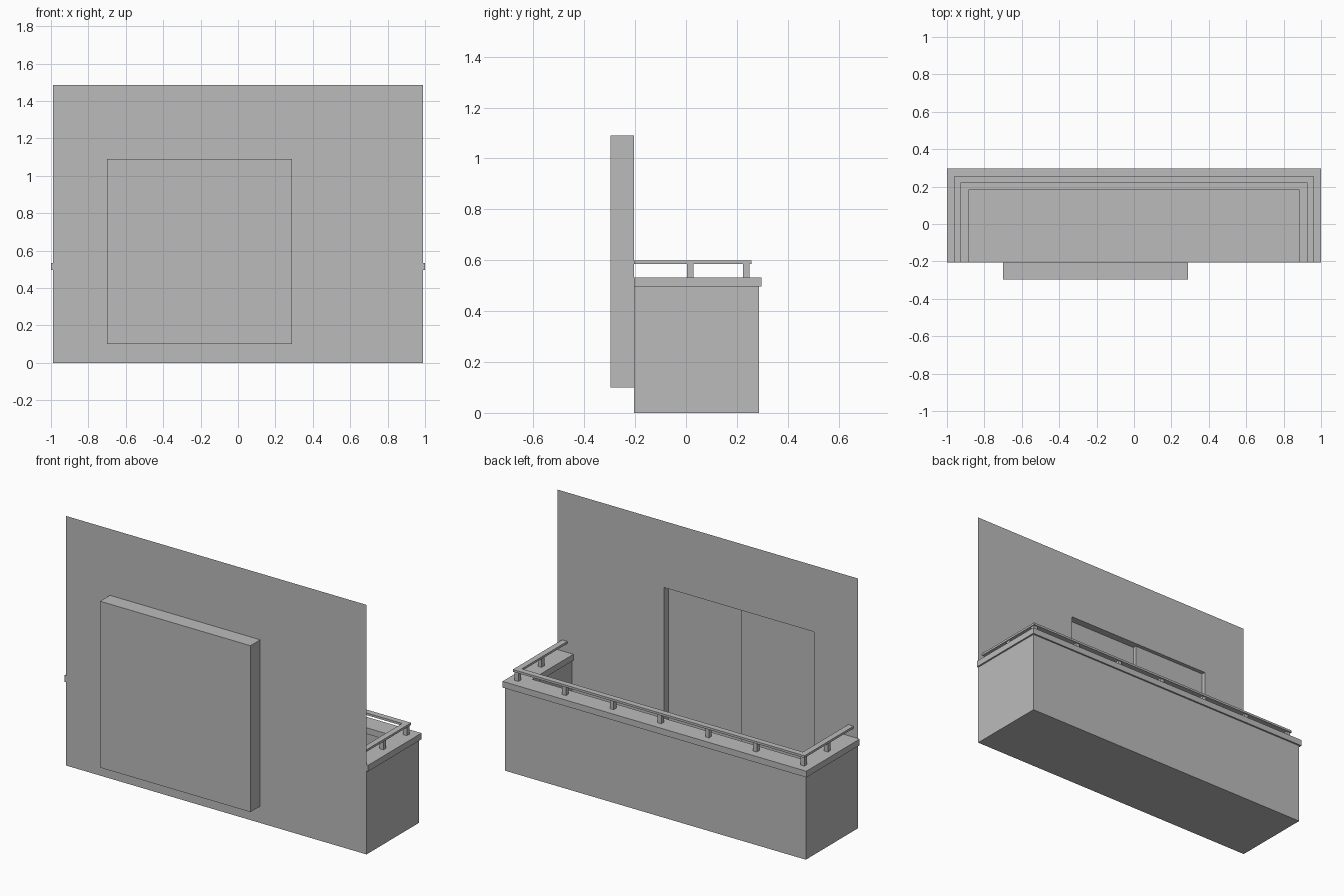
import bpy
import bmesh
from mathutils import Matrix, Vector

cube = bpy.data.objects.get("Cube")
if cube:
    bpy.data.objects.remove(cube, do_unlink=True)

grey = bpy.data.materials.new("plain_grey")
grey.use_nodes = True
grey.diffuse_color = (0.5, 0.5, 0.5, 1)
grey.node_tree.nodes["Principled BSDF"].inputs["Base Color"].default_value = (0.5, 0.5, 0.5, 1)

WALL_Y = -0.205
WALL_X, WALL_TOP = 0.99, 1.485
DOOR_L, DOOR_R = -0.70, 0.29
DOOR_BOTTOM, DOOR_TOP = 0.10, 1.09
DOOR_BACK = -0.297


def finish(name, bm):
    mesh = bpy.data.meshes.new(name)
    bm.to_mesh(mesh)
    bm.free()
    mesh.materials.append(grey)
    obj = bpy.data.objects.new(name, mesh)
    bpy.context.scene.collection.objects.link(obj)
    return obj


def add_box(bm, lo, hi):
    lo, hi = Vector(lo), Vector(hi)
    matrix = Matrix.Translation((lo + hi) / 2) @ Matrix.Diagonal((*(hi - lo), 1))
    return bmesh.ops.create_cube(bm, size=1, matrix=matrix)["verts"]


def box(name, lo, hi):
    bm = bmesh.new()
    add_box(bm, lo, hi)
    return finish(name, bm)


def u_band(name, outer_x, outer_y, inner_x, inner_y, z0, z1):
    """U-shaped band running out from the wall, along the back and home again."""
    half = [(outer_x, WALL_Y), (outer_x, outer_y)]
    inner = [(inner_x, inner_y), (inner_x, WALL_Y)]
    outline = half + [(-x, y) for x, y in reversed(half)]
    outline += [(-x, y) for x, y in reversed(inner)] + inner
    bm = bmesh.new()
    face = bm.faces.new([bm.verts.new((x, y, z0)) for x, y in outline])
    top = bmesh.ops.extrude_face_region(bm, geom=[face])["geom"]
    moved = [v for v in top if isinstance(v, bmesh.types.BMVert)]
    bmesh.ops.translate(bm, verts=moved, vec=(0, 0, z1 - z0))
    bmesh.ops.recalc_face_normals(bm, faces=bm.faces)
    return finish(name, bm)


# House wall: a thin sheet with the doorway left open
bm = bmesh.new()
xs = (-WALL_X, DOOR_L, DOOR_R, WALL_X)
zs = (0, DOOR_BOTTOM, DOOR_TOP, WALL_TOP)
grid = [[bm.verts.new((x, WALL_Y, z)) for x in xs] for z in zs]
for r in range(3):
    for c in range(3):
        if (r, c) != (1, 1):
            bm.faces.new((grid[r][c], grid[r][c + 1], grid[r + 1][c + 1], grid[r + 1][c]))
finish("house_wall", bm)

# Door alcove: a box open towards the balcony
bm = bmesh.new()
add_box(bm, (DOOR_L, DOOR_BACK, DOOR_BOTTOM), (DOOR_R, WALL_Y, DOOR_TOP))
bm.normal_update()
opening = [f for f in bm.faces if f.normal.y > 0.5]
bmesh.ops.delete(bm, geom=opening, context="FACES_ONLY")
finish("door_alcove", bm)


# Two sliding door leaves, each with a sunken pane
def door_leaf(name, x0, x1, front):
    gap = 0.001
    bm = bmesh.new()
    add_box(bm, (x0, front - 0.022, DOOR_BOTTOM + gap), (x1, front, DOOR_TOP - gap))
    bm.normal_update()
    pane = [f for f in bm.faces if f.normal.y > 0.5]
    bmesh.ops.inset_region(bm, faces=pane, thickness=0.046)
    pane = bmesh.ops.extrude_face_region(bm, geom=pane)["geom"]
    verts = [v for v in pane if isinstance(v, bmesh.types.BMVert)]
    bmesh.ops.translate(bm, verts=verts, vec=(0, -0.01, 0))
    # remove the face left behind over the sunken pane
    buried = [f for f in bm.faces if f.normal.y > 0.5 and len(f.verts) == 4
              and all(abs(v.co.y - front) < 1e-5 for v in f.verts)
              and min(v.co.x for v in f.verts) > x0 + 0.01
              and max(v.co.x for v in f.verts) < x1 - 0.01]
    if buried:
        bmesh.ops.delete(bm, geom=buried, context="FACES_ONLY")
    bmesh.ops.recalc_face_normals(bm, faces=bm.faces)
    finish(name, bm)


door_mid = (DOOR_L + DOOR_R) / 2
door_leaf("left_door_leaf", door_mid, DOOR_R - 0.001, -0.248)
door_leaf("right_door_leaf", DOOR_L + 0.001, door_mid, -0.227)

# Balcony floor, parapet and overhanging coping
box("balcony_floor", (-0.895, WALL_Y, 0), (0.895, 0.192, 0.10))
u_band("parapet", 0.99, 0.287, 0.895, 0.192, 0, 0.496)
u_band("coping", 1.0, 0.297, 0.885, 0.183, 0.496, 0.533)

# Handrail on short square posts
u_band("handrail", 0.96, 0.257, 0.925, 0.222, 0.586, 0.599)
POST_X, POST_Y, HALF = 0.942, 0.237, 0.0125
spots = [(POST_X * (i - 3) / 3, POST_Y) for i in range(7)]
spots += [(-POST_X, 0.017), (POST_X, 0.017)]
for i, (x, y) in enumerate(spots):
    box(f"rail_post_{i + 1}", (x - HALF, y - HALF, 0.533), (x + HALF, y + HALF, 0.586))
